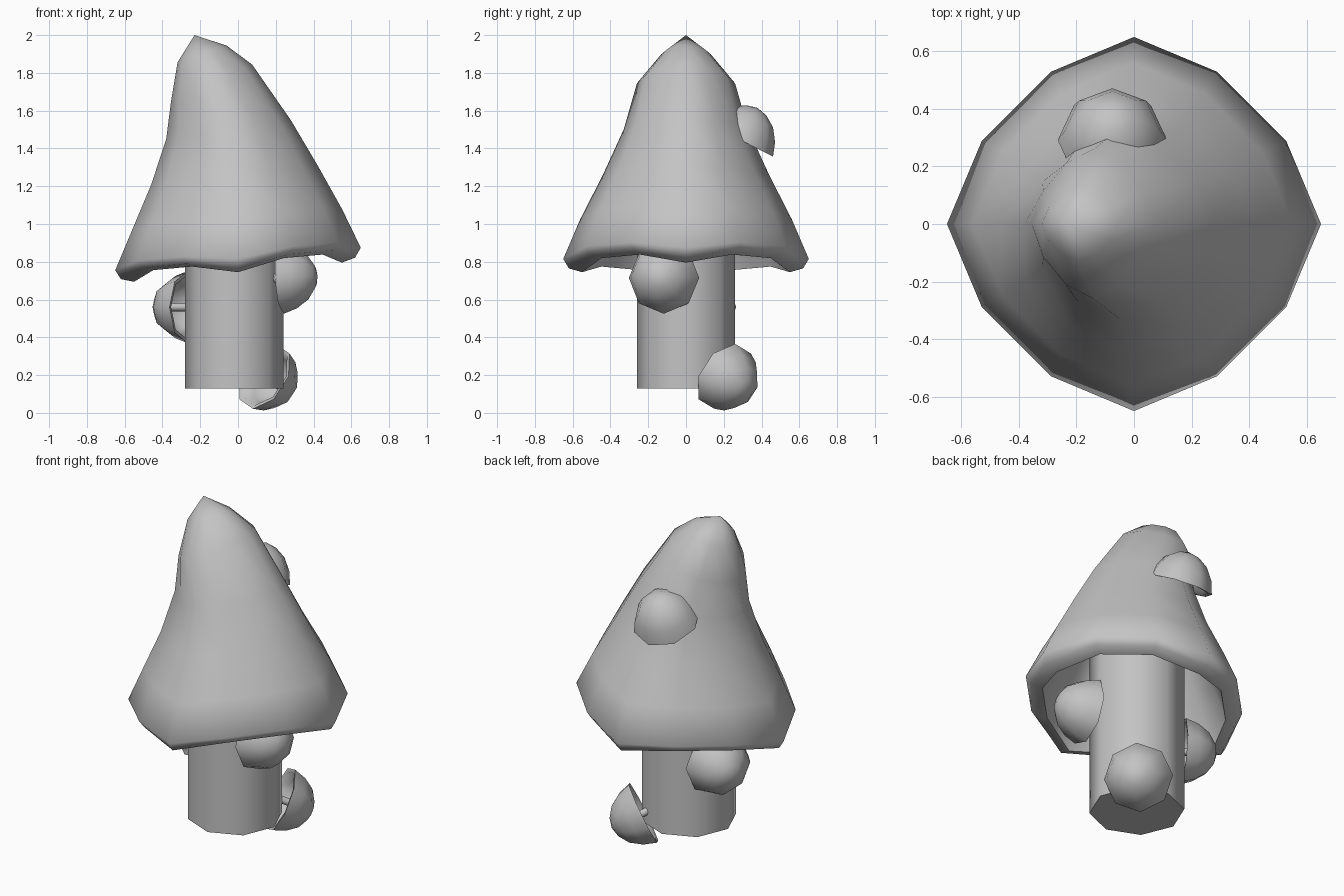
import bpy, bmesh, math
from mathutils import Vector

if "Cube" in bpy.data.objects:
    bpy.data.objects.remove(bpy.data.objects["Cube"])

grey = bpy.data.materials.new("plain grey")
grey.diffuse_color = (0.55, 0.55, 0.55, 1)
grey.use_nodes = True
grey.node_tree.nodes["Principled BSDF"].inputs["Base Color"].default_value = grey.diffuse_color


def finish(name, bm, angle):
    """Turn a bmesh into a smooth shaded grey object."""
    bmesh.ops.recalc_face_normals(bm, faces=bm.faces)
    mesh = bpy.data.meshes.new(name)
    bm.to_mesh(mesh)
    bm.free()
    mesh.materials.append(grey)
    ob = bpy.data.objects.new(name, mesh)
    bpy.context.collection.objects.link(ob)
    bpy.ops.object.select_all(action='DESELECT')
    ob.select_set(True)
    bpy.context.view_layer.objects.active = ob
    bpy.ops.object.shade_smooth_by_angle(angle=math.radians(angle))
    return ob


def loft(rings, first=None, last=None):
    """Skin rings of points, closing each end with a tip point or a flat face."""
    bm = bmesh.new()
    loops = [[bm.verts.new(p) for p in ring] for ring in rings]
    n = len(loops[0])
    for a, b in zip(loops, loops[1:]):
        for i in range(n):
            j = (i + 1) % n
            bm.faces.new((a[i], a[j], b[j], b[i]))
    for loop, tip in ((loops[0], first), (loops[-1], last)):
        if tip is None:
            bm.faces.new(loop)
        else:
            v = bm.verts.new(tip)
            for i in range(n):
                bm.faces.new((loop[i], loop[(i + 1) % n], v))
    return bm


def circle(n, r, z, cx=0.0):
    return [(cx + r * math.cos(math.tau * i / n), r * math.sin(math.tau * i / n), z)
            for i in range(n)]


# Big cap: twelve-sided leaning shell, with the rim dipping at four points
outline = []
for k in range(4):
    for a, r in ((0, 1.0), (28.5, 0.927), (61.5, 0.927)):
        t = math.radians(a + 90 * k)
        outline.append((r * math.cos(t), r * math.sin(t), 0 if a == 0 else 1))

# centre x, height, x radius, y radius, slope, lift between the dips
cap_rings = [
    (-0.19, 1.90, 0.13, 0.13, 0.34, 0.0),
    (-0.14, 1.745, 0.215, 0.26, 0.46, 0.0),
    (-0.05, 1.50, 0.33, 0.33, 0.15, 0.0),
    (-0.02, 1.26, 0.44, 0.44, 0.12, 0.0),
    (-0.005, 1.025, 0.555, 0.56, 0.10, 0.02),
    (0.0, 0.815, 0.65, 0.65, 0.092, 0.04),
    (0.0, 0.765, 0.62, 0.62, 0.092, 0.05),
    (0.0, 0.745, 0.55, 0.55, 0.092, 0.052),
    (0.0, 0.82, 0.53, 0.53, 0.092, 0.04),
    (-0.005, 1.0, 0.46, 0.46, 0.10, 0.02),
    (-0.02, 1.24, 0.35, 0.35, 0.12, 0.0),
    (-0.05, 1.48, 0.25, 0.25, 0.15, 0.0),
]
rings = [[(cx + rx * u, ry * v, z + slope * rx * u + lift * m) for u, v, m in outline]
         for cx, z, rx, ry, slope, lift in cap_rings]
finish("big_cap", loft(rings, (-0.23, 0, 2.0), (-0.13, 0, 1.75)), 75)

# Main stem: octagonal column
finish("main_stem", loft([circle(8, 0.26, 0.13, -0.02), circle(8, 0.26, 1.15, -0.02)]), 50)

# Small mushrooms: hollow domes on thin stalks, pointing outwards
dome = [(0.06, 0.17), (0.12, 0.13), (0.165, 0.065), (0.19, -0.008),
        (0.168, -0.005), (0.142, 0.06), (0.09, 0.12)]
small = [
    ("right", (0.24, -0.118, 0.715), (0.98, -0.20, 0.05)),
    ("left", (-0.275, 0.09, 0.56), (-0.87, 0.50, 0.0)),
    ("low", (0.145, 0.21, 0.19), (0.66, 0.60, -0.42)),
    ("top", (-0.075, 0.295, 1.45), (0.0, 0.45, 0.89)),
]
for side, pos, axis in small:
    turn = Vector(axis).to_track_quat('Z', 'Y')
    cap = finish(side + "_small_cap",
                 loft([circle(8, r, z) for r, z in dome], (0, 0, 0.185), (0, 0, 0.145)), 75)
    stalk = finish(side + "_small_stalk",
                   loft([circle(8, 0.022, -0.06), circle(8, 0.022, 0.15)]), 50)
    for ob in (cap, stalk):
        ob.location = pos
        ob.rotation_mode = 'QUATERNION'
        ob.rotation_quaternion = turn
